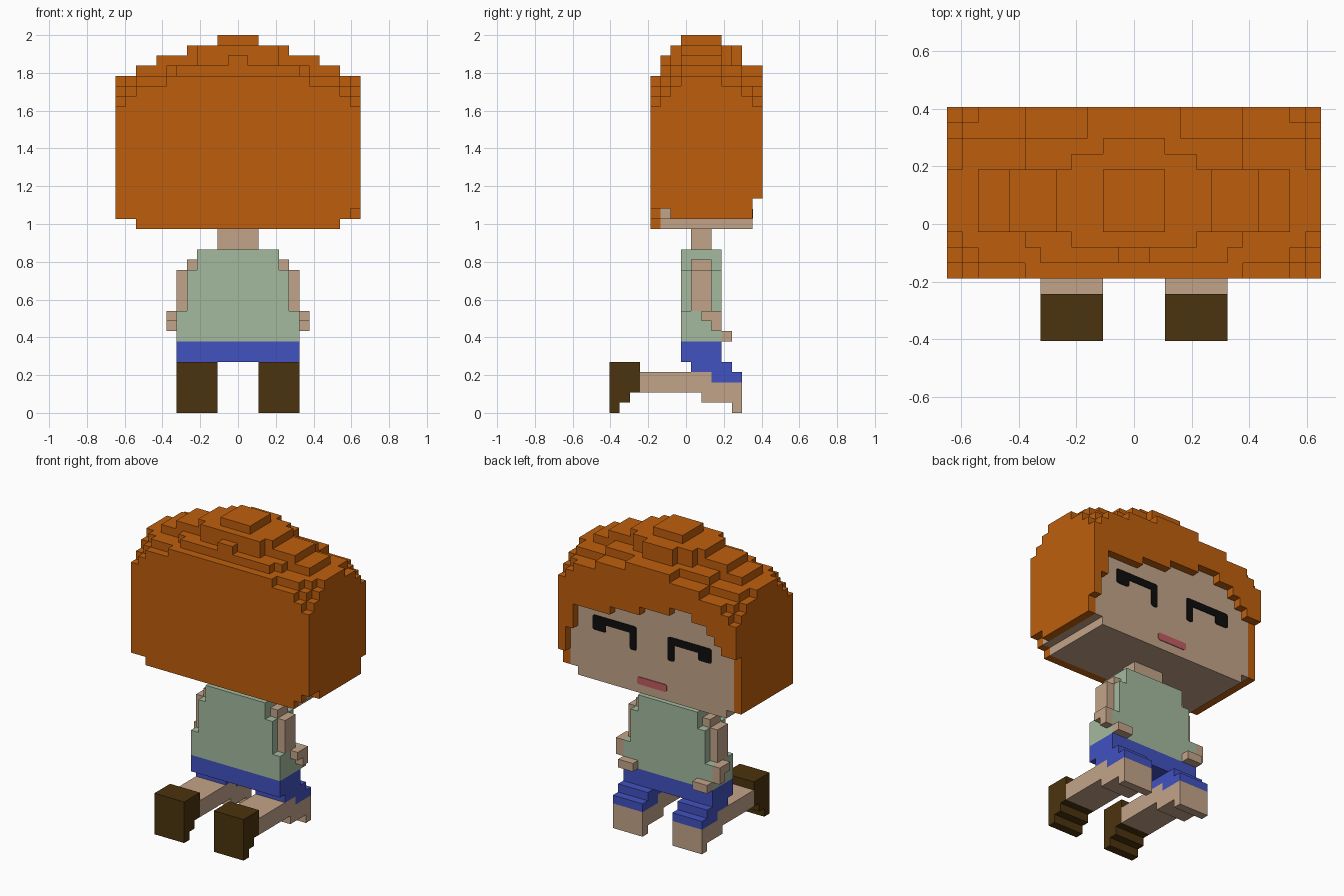
import bpy
import bmesh
from mathutils import Vector

if "Cube" in bpy.data.objects:
    bpy.data.objects.remove(bpy.data.objects["Cube"], do_unlink=True)

U = 2 / 37      # edge of one block
Y0 = -7.5       # block row 0 starts here, in blocks


def material(name, rgb):
    lin = [(c / 255 / 12.92) if c < 11 else ((c / 255 + 0.055) / 1.055) ** 2.4 for c in rgb]
    m = bpy.data.materials.new(name)
    m.use_nodes = True
    m.diffuse_color = (*lin, 1)
    m.node_tree.nodes["Principled BSDF"].inputs["Base Color"].default_value = (*lin, 1)
    return m


ORANGE = material("orange hair", (190, 95, 13))
SKIN = material("skin", (194, 164, 137))
GREEN = material("pale green cloth", (164, 186, 159))
BLUE = material("blue cloth", (66, 82, 192))
BROWN = material("dark brown leather", (75, 51, 14))
BLACK = material("black", (13, 13, 13))
PINK = material("lip pink", (193, 92, 98))

cells = {}      # (x, y, z) block -> part name
parts = {}      # part name -> material


def fill(part, mat, x0, x1, y0, y1, z0, z1):
    parts[part] = mat
    for x in range(x0, x1):
        for y in range(y0, y1):
            for z in range(z0, z1):
                cells[x, y, z] = part


def pair(part, mat, x0, x1, *yz):
    """The same box on both sides of the body."""
    fill("left_" + part, mat, x0, x1, *yz)
    fill("right_" + part, mat, -x1, -x0, *yz)


# Hair crown: for each band of rows, (half width, top) from the middle outwards
crown = [
    (4, 5, [(7, 33), (10, 32), (11, 31), (12, 30)]),
    (5, 6, [(1, 35), (6, 34), (10, 33), (11, 32), (12, 31)]),
    (6, 7, [(4, 36), (7, 34), (11, 33), (12, 32)]),
    (7, 11, [(2, 37), (5, 36), (8, 35), (10, 34), (12, 33)]),
    (11, 12, [(4, 36), (7, 34), (11, 33), (12, 32)]),
    (12, 13, [(2, 36), (7, 34), (11, 33), (12, 32)]),
    (13, 14, [(3, 34), (7, 33), (11, 32), (12, 31)]),
]
for y0, y1, steps in crown:
    for half, top in steps:
        fill("hair", ORANGE, -half, half, y0, y1, 19, top)
fill("hair", ORANGE, -10, 10, 4, 5, 18, 19)
for y in (4, 5):
    del cells[11, y, 19]

# Fringe over the face: lower edge for each column, from -x to +x
fringe = [26, 26, 27, 28, 29, 29, 30, 30, 30, 29, 29, 29, 29,
          28, 28, 28, 28, 27, 27, 27, 27, 27, 24, 21]
fringe_top = [(3, 34), (7, 33), (10, 32), (11, 31), (12, 30)]
for x, low in zip(range(-12, 12), fringe):
    reach = max(x + 1, -x)
    top = next(t for half, t in fringe_top if reach <= half)
    fill("hair", ORANGE, x, x + 1, 14, 15, low, top)

# Head: face slab and underside
fill("head", SKIN, -11, 11, 5, 14, 19, 31)
fill("head", SKIN, -10, 10, 5, 14, 18, 19)
fill("neck", SKIN, -2, 2, 8, 10, 16, 18)

# Shirt widens towards the hem
for half, z0, z1 in [(4, 14, 16), (5, 10, 14), (6, 7, 10)]:
    fill("shirt", GREEN, -half, half, 7, 11, z0, z1)

# Arms with hands resting in front of the hem
pair("arm", SKIN, 4, 5, 8, 10, 14, 15)
pair("arm", SKIN, 5, 6, 8, 10, 10, 14)
pair("arm", SKIN, 6, 7, 9, 10, 9, 10)
pair("arm", SKIN, 6, 7, 10, 11, 8, 10)
pair("hand", SKIN, 4, 6, 11, 12, 7, 8)
pair("hand", SKIN, 6, 7, 11, 12, 8, 9)
for x in (6, -7):
    del cells[x, 11, 8]

# Shorts, kneeling
fill("shorts", BLUE, -6, 6, 7, 11, 5, 7)
for x0, x1 in [(2, 6), (-6, -2)]:
    fill("shorts", BLUE, x0, x1, 8, 12, 4, 5)
    fill("shorts", BLUE, x0, x1, 11, 12, 4, 6 - 1)
    fill("shorts", BLUE, x0, x1, 10, 13, 3, 4)

# Lower legs and shoes
pair("leg", SKIN, 2, 6, 3, 10, 2, 4)
pair("leg", SKIN, 2, 6, 9, 13, 1, 3)
pair("leg", SKIN, 2, 6, 12, 13, 0, 1)
pair("shoe", BROWN, 2, 6, 0, 3, 2, 5)
pair("shoe", BROWN, 2, 6, 0, 2, 1, 2)
pair("shoe", BROWN, 2, 6, 0, 1, 0, 1)


def finish(bm, name, mat):
    mesh = bpy.data.meshes.new(name)
    bm.to_mesh(mesh)
    bm.free()
    mesh.materials.append(mat)
    bpy.context.collection.objects.link(bpy.data.objects.new(name, mesh))


def build(part):
    """Skin the blocks of one part, leaving out faces hidden between blocks."""
    bm = bmesh.new()
    for cell in [c for c, p in cells.items() if p == part]:
        for axis in range(3):
            for side in (0, 1):
                step = list(cell)
                step[axis] += 2 * side - 1
                if tuple(step) in cells:
                    continue
                b, c = (axis + 1) % 3, (axis + 2) % 3
                ring = []
                for db, dc in [(0, 0), (1, 0), (1, 1), (0, 1)]:
                    p = Vector(cell)
                    p[axis] += side
                    p[b] += db
                    p[c] += dc
                    p.y += Y0
                    ring.append(bm.verts.new(p * U))
                bm.faces.new(ring if side else ring[::-1])
    bmesh.ops.remove_doubles(bm, verts=bm.verts, dist=1e-4)
    bmesh.ops.dissolve_limit(bm, angle_limit=0.01, verts=bm.verts, edges=bm.edges)
    finish(bm, part, parts[part])


for part in parts:
    build(part)


def face_plate(name, mat, bars):
    """Thin round-cornered bars (x0, x1, z0, z1) on the face."""
    bm = bmesh.new()
    for x0, x1, z0, z1 in bars:
        verts = bmesh.ops.create_cube(bm, size=1)["verts"]
        for v in verts:
            v.co = Vector(((x0 + x1) / 2 + v.co.x * (x1 - x0), 14 + Y0 + v.co.y * 0.16,
                           (z0 + z1) / 2 + v.co.z * (z1 - z0))) * U
        edges = {e for v in verts for e in v.link_edges
                 if abs(e.verts[0].co.y - e.verts[1].co.y) > 1e-4}
        bmesh.ops.bevel(bm, geom=list(edges), offset=0.25 * U, segments=2,
                        profile=0.5, affect='EDGES')
    finish(bm, name, mat)


# Closed eyes and mouth
eye = [(2.1, 8, 25, 25.9), (6.2, 8, 24.1, 25.9), (2.1, 3, 23, 25.9)]
face_plate("left_eye", BLACK, eye)
face_plate("right_eye", BLACK, [(-b, -a, c, d) for a, b, c, d in eye])
face_plate("mouth", PINK, [(-2, 2, 19.05, 19.95)])
